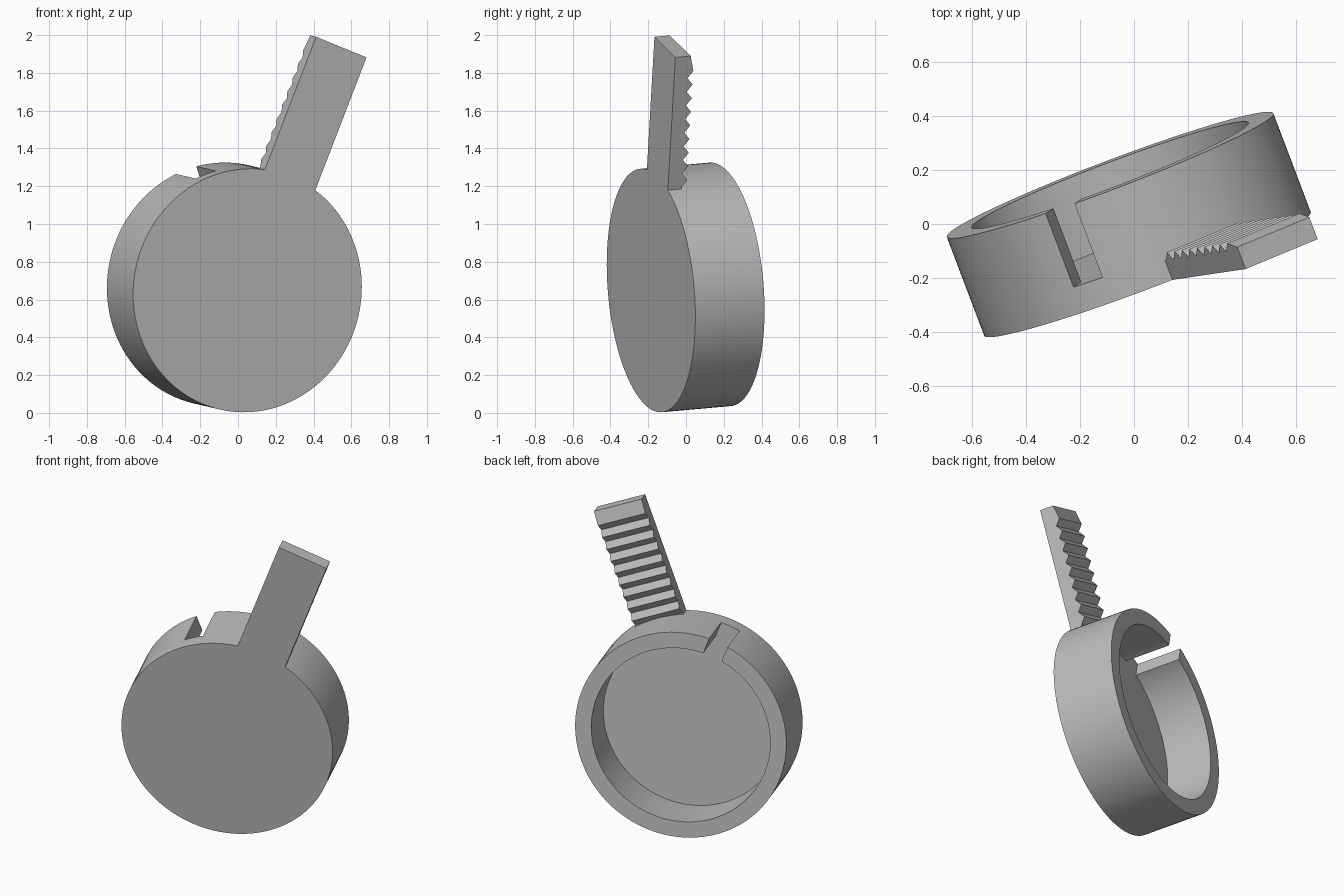
import bpy
import bmesh
import math
from mathutils import Matrix, Vector

cube = bpy.data.objects.get("Cube")
if cube:
    bpy.data.objects.remove(cube, do_unlink=True)

# Tilted frame: x across the handle, y from closed face to open rim, z along the handle
depth_dir = Vector((-0.353, 0.932, 0.083)).normalized()
up_dir = Vector((0.36, 0.053, 0.933))
up_dir = (up_dir - depth_dir * up_dir.dot(depth_dir)).normalized()
side_dir = depth_dir.cross(up_dir)
frame = Matrix((side_dir, depth_dir, up_dir)).transposed().to_4x4()
frame.translation = (0.05, -0.185, 0.648)

RADIUS, INNER, DEPTH, FLOOR = 0.647, 0.548, 0.393, 0.1

grey = bpy.data.materials.new("plain_grey")
grey.use_nodes = True
colour = (0.5, 0.5, 0.5, 1)
grey.diffuse_color = colour
grey.node_tree.nodes["Principled BSDF"].inputs["Base Color"].default_value = colour


def add_object(name, bm, local=Matrix()):
    bmesh.ops.recalc_face_normals(bm, faces=bm.faces)
    mesh = bpy.data.meshes.new(name)
    bm.to_mesh(mesh)
    bm.free()
    mesh.materials.append(grey)
    obj = bpy.data.objects.new(name, mesh)
    obj.matrix_world = frame @ local
    bpy.context.collection.objects.link(obj)
    return obj


def drum(name, radius, start, end):
    bm = bmesh.new()
    place = Matrix.Translation((0, (start + end) / 2, 0)) @ Matrix.Rotation(math.pi / 2, 4, "X")
    bmesh.ops.create_cone(bm, cap_ends=True, segments=128, radius1=radius,
                          radius2=radius, depth=end - start, matrix=place)
    return add_object(name, bm)


def box(name, size, centre, local):
    bm = bmesh.new()
    bmesh.ops.create_cube(bm, size=1, matrix=Matrix.Translation(centre) @ Matrix.Diagonal((*size, 1)))
    return add_object(name, bm, local)


# Round cup, hollowed from the back and slotted through its wall
cup = drum("round_cup", RADIUS, 0, DEPTH)
hollow = drum("hollow_cutter", INNER, FLOOR, DEPTH + 0.1)
slot = box("slot_cutter", (0.12, 0.4, 0.4), (0, FLOOR + 0.2, 0.6),
           Matrix.Rotation(math.radians(-40.5), 4, "Y"))
bpy.context.view_layer.update()
bpy.context.view_layer.objects.active = cup
for cutter in (hollow, slot):
    cutter.hide_render = True
    cut = cup.modifiers.new(cutter.name, "BOOLEAN")
    cut.operation = "DIFFERENCE"
    cut.solver = "EXACT"
    cut.object = cutter
    bpy.ops.object.modifier_apply(modifier=cut.name)
    bpy.data.objects.remove(cutter, do_unlink=True)

bpy.ops.object.select_all(action="DESELECT")
cup.select_set(True)
bpy.ops.object.shade_smooth_by_angle(angle=math.radians(30))

# Flat handle with a row of teeth along its back
WIDTH, TIP, BASE, PITCH = 0.309, 1.383, 0.622, 0.0775
profile = [(0, BASE), (0, TIP), (0.087, TIP)]
for i in range(9):
    peak = 1.297 - i * PITCH
    profile += [(0.107, peak), (0.076, peak - PITCH / 2)]
profile.append((0.08, BASE))

bm = bmesh.new()
outline = bm.faces.new([bm.verts.new((-WIDTH / 2, y, z)) for y, z in profile])
swept = bmesh.ops.extrude_face_region(bm, geom=[outline])["geom"]
bmesh.ops.translate(bm, vec=(WIDTH, 0, 0),
                    verts=[v for v in swept if isinstance(v, bmesh.types.BMVert)])
add_object("toothed_handle", bm)
